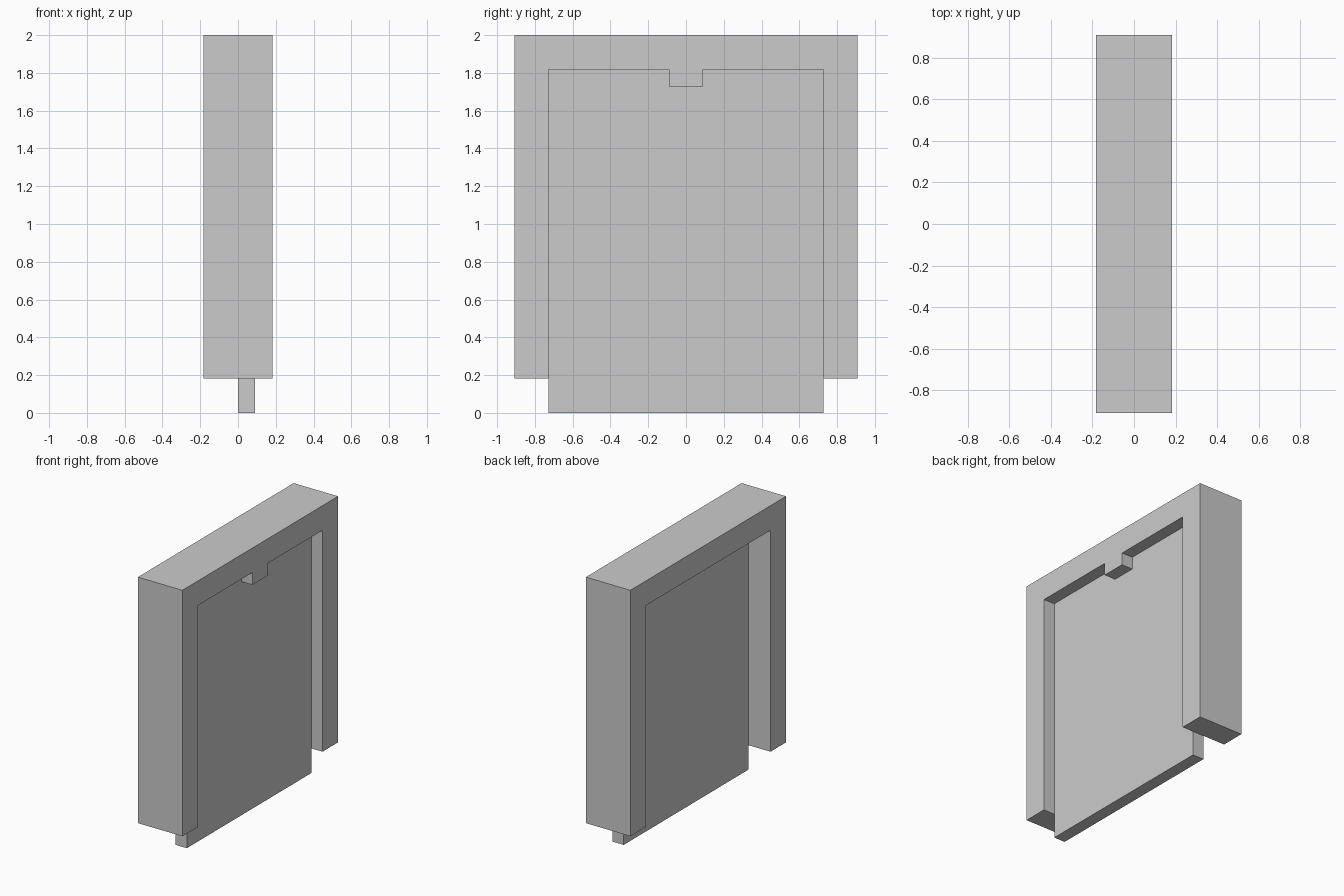
import bpy
import bmesh

# Remove the default object
if "Cube" in bpy.data.objects:
    bpy.data.objects.remove(bpy.data.objects["Cube"], do_unlink=True)

U = 2 / 11  # module: every size is a multiple or half of it

grey = bpy.data.materials.new("light grey")
grey.use_nodes = True
colour = (0.6, 0.6, 0.6, 1)
grey.diffuse_color = colour
grey.node_tree.nodes["Principled BSDF"].inputs["Base Color"].default_value = colour


def slab(name, outline, x0, x1):
    """Extrude a (y, z) outline, in modules, from x0 to x1."""
    bm = bmesh.new()
    face = bm.faces.new([bm.verts.new((x0 * U, y * U, z * U)) for y, z in outline])
    out = bmesh.ops.extrude_face_region(bm, geom=[face])["geom"]
    moved = [v for v in out if isinstance(v, bmesh.types.BMVert)]
    bmesh.ops.translate(bm, verts=moved, vec=((x1 - x0) * U, 0, 0))
    bmesh.ops.recalc_face_normals(bm, faces=bm.faces)
    mesh = bpy.data.meshes.new(name)
    bm.to_mesh(mesh)
    bm.free()
    mesh.materials.append(grey)
    obj = bpy.data.objects.new(name, mesh)
    bpy.context.collection.objects.link(obj)
    return obj


def mirrored(half):
    """Close a half outline by mirroring it across y = 0."""
    return half + [(-y, z) for y, z in reversed(half)]


# Surround: back half is a plain arch, front half has a small tab at the head
arch = [(4, 10), (4, 1), (5, 1), (5, 11)]
slab("frame_back", mirrored(arch), -1, 0.5)
slab("frame_front_with_tab", mirrored([(0.5, 9.5), (0.5, 10)] + arch), 0.5, 1)

# Panel hanging below the surround
slab("door_panel", mirrored([(4, 0), (4, 10)]), 0, 0.5)
